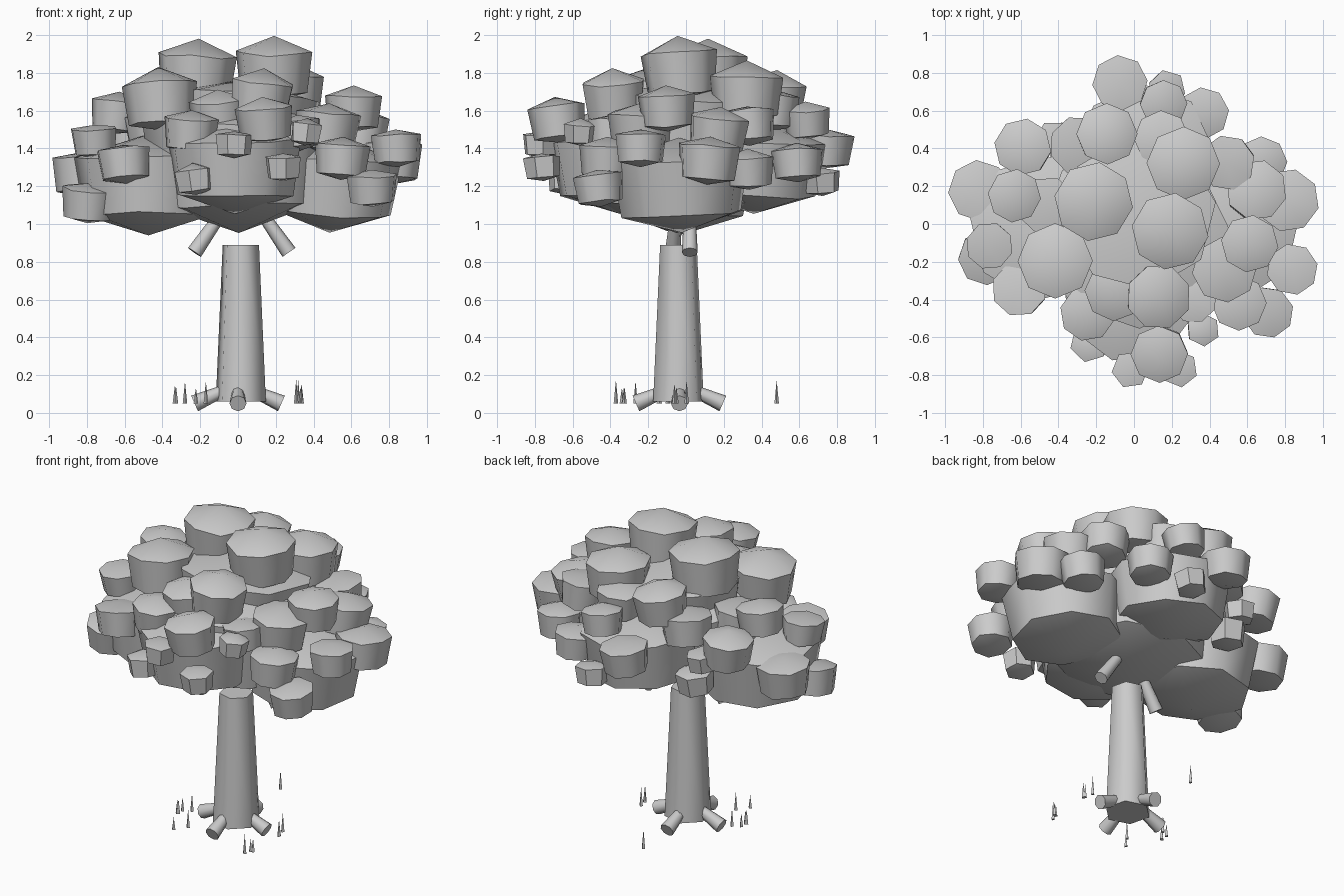
import bpy, bmesh, math, random
from mathutils import Vector, Matrix

if "Cube" in bpy.data.objects:
    bpy.data.objects.remove(bpy.data.objects["Cube"])

random.seed(4)


def finish(name, bm, angle=None):
    bmesh.ops.recalc_face_normals(bm, faces=bm.faces)
    me = bpy.data.meshes.new(name)
    bm.to_mesh(me)
    bm.free()
    ob = bpy.data.objects.new(name, me)
    bpy.context.collection.objects.link(ob)
    if angle:
        bpy.ops.object.select_all(action='DESELECT')
        ob.select_set(True)
        bpy.context.view_layer.objects.active = ob
        bpy.ops.object.shade_smooth_by_angle(angle=math.radians(angle))
    return ob


def add_puff(bm, x, y, z, r, sides=8, height=1.0, tilt=0.09, peak=0.92, base=0.88):
    """Three-ring low-poly sphere: shallow cap, tapered drum, shallow base."""
    turn = random.uniform(0, 1)
    rot = Matrix.Rotation(random.uniform(-tilt, tilt), 4, 'X') @ \
        Matrix.Rotation(random.uniform(-tilt, tilt), 4, 'Y')
    place = Matrix.Translation((x, y, z)) @ rot

    def ring(rad, h):
        return [bm.verts.new(place @ Vector((
            rad * math.cos(turn + i * math.tau / sides),
            rad * math.sin(turn + i * math.tau / sides), h * random.uniform(0.93, 1.07))))
            for i in range(sides)]
    up = ring(r * 1.05, r * 0.52 * height)
    low = ring(r * 0.92, -r * 0.52 * height)
    top = bm.verts.new(place @ Vector((0, 0, r * peak * height)))
    bot = bm.verts.new(place @ Vector((0, 0, -r * base * height)))
    for i in range(sides):
        j = (i + 1) % sides
        bm.faces.new((low[i], low[j], up[j], up[i]))
        bm.faces.new((up[i], up[j], top))
        bm.faces.new((low[j], low[i], bot))


def add_tube(bm, a, b, r1, r2, sides):
    a, b = Vector(a), Vector(b)
    d = b - a
    m = Matrix.Translation((a + b) / 2) @ d.to_track_quat('Z', 'Y').to_matrix().to_4x4()
    bmesh.ops.create_cone(bm, cap_ends=True, segments=sides, radius1=r1,
                          radius2=r2, depth=d.length, matrix=m)


# Trunk: tapered six-sided post
bm = bmesh.new()
bmesh.ops.create_cone(bm, cap_ends=True, segments=6, radius1=0.138, radius2=0.1,
                      depth=0.83, matrix=Matrix.Translation((0.015, -0.04, 0.475))
                      @ Matrix.Rotation(math.radians(-46), 4, 'Z'))
finish("trunk", bm, 62)

# Roots
bm = bmesh.new()
for dx, dy in ((1, 0), (-1, 0), (0, 1), (0, -1)):
    c = Vector((0, -0.035, 0))
    d = Vector((dx, dy, 0))
    add_tube(bm, c + d * 0.23 + Vector((0, 0, 0.05)),
             c + d * 0.07 + Vector((0, 0, 0.12)), 0.045, 0.03, 8)
finish("roots", bm, 50)

# Branch stubs
bm = bmesh.new()
add_tube(bm, (-0.23, -0.07, 0.85), (-0.07, -0.05, 1.08), 0.042, 0.03, 8)
add_tube(bm, (0.27, 0.02, 0.85), (0.11, 0.02, 1.08), 0.042, 0.03, 8)
finish("branches", bm, 50)

# Grass blades
bm = bmesh.new()
for x, y, n in ((-0.31, -0.1, 4), (-0.2, -0.3, 2), (0.31, -0.02, 3), (0.31, -0.33, 3), (-0.06, 0.48, 1)):
    for i in range(n):
        px = x + random.uniform(-0.035, 0.035)
        py = y + random.uniform(-0.05, 0.05) * (n > 1)
        add_tube(bm, (px, py, 0.05), (px, py, random.uniform(0.12, 0.18)), 0.012, 0, 4)
finish("grass", bm)

# Main crown masses: x, y, z, radius, height
bm = bmesh.new()
for x, y, z, r, h in ((0, -0.05, 1.32, 0.48, 0.87), (-0.48, -0.03, 1.2, 0.37, 0.8),
                      (0.5, -0.03, 1.2, 0.35, 0.8), (0.05, 0.37, 1.3, 0.35, 0.8),
                      (-0.02, -0.36, 1.3, 0.35, 0.8), (0.02, 0.05, 1.55, 0.39, 0.6)):
    add_puff(bm, x, y, z, r, 8, h, 0.07)
finish("crown_core", bm, 48)

# Leaf clusters in rows: x, y, z, radius
top = [(.19, -.03, 1.8, .195), (-.22, .12, 1.78, .2), (.26, .32, 1.68, .185),
       (-.41, -.2, 1.64, .19), (-.15, .47, 1.66, .155), (.12, -.38, 1.66, .165)]
middle = [(-.08, .74, 1.4, .14), (.15, .64, 1.54, .12), (.37, .59, 1.32, .13),
          (-.58, .4, 1.45, .145), (-.64, .15, 1.58, .135), (-.25, -.47, 1.48, .14),
          (.14, -.68, 1.54, .145), (.47, -.24, 1.5, .165), (.61, -.1, 1.6, .145),
          (.64, .17, 1.48, .155), (-.1, -.35, 1.57, .15), (.15, .45, 1.6, .14),
          (.5, .33, 1.52, .14), (.36, -.56, 1.48, .085), (-.02, -.77, 1.42, .095),
          (-.3, .42, 1.53, .15), (.32, -.4, 1.48, .12), (-.45, .1, 1.5, .15)]
low = [(-.82, .17, 1.26, .155), (-.76, -.11, 1.44, .12), (-.79, -.17, 1.11, .14),
       (-.6, -.35, 1.32, .14), (.81, .12, 1.33, .16), (.84, -.24, 1.4, .13),
       (.71, -.46, 1.19, .13), (.55, -.42, 1.34, .14), (.24, -.76, 1.3, .095),
       (-.23, -.63, 1.23, .1), (.67, .33, 1.28, .13), (.17, .72, 1.22, .095),
       (-.36, .42, 1.2, .11), (-.43, .45, 1.36, .09)]
for name, group in (("leaves_top", top), ("leaves_middle", middle), ("leaves_low", low)):
    bm = bmesh.new()
    for p in group:
        peak = 0.95 if group is top else random.uniform(0.65, 0.9)
        add_puff(bm, *p, sides=8 if p[3] > 0.11 else 6, height=1.06,
                 tilt=0.12, peak=peak, base=0.72)
    finish(name, bm, 48)
